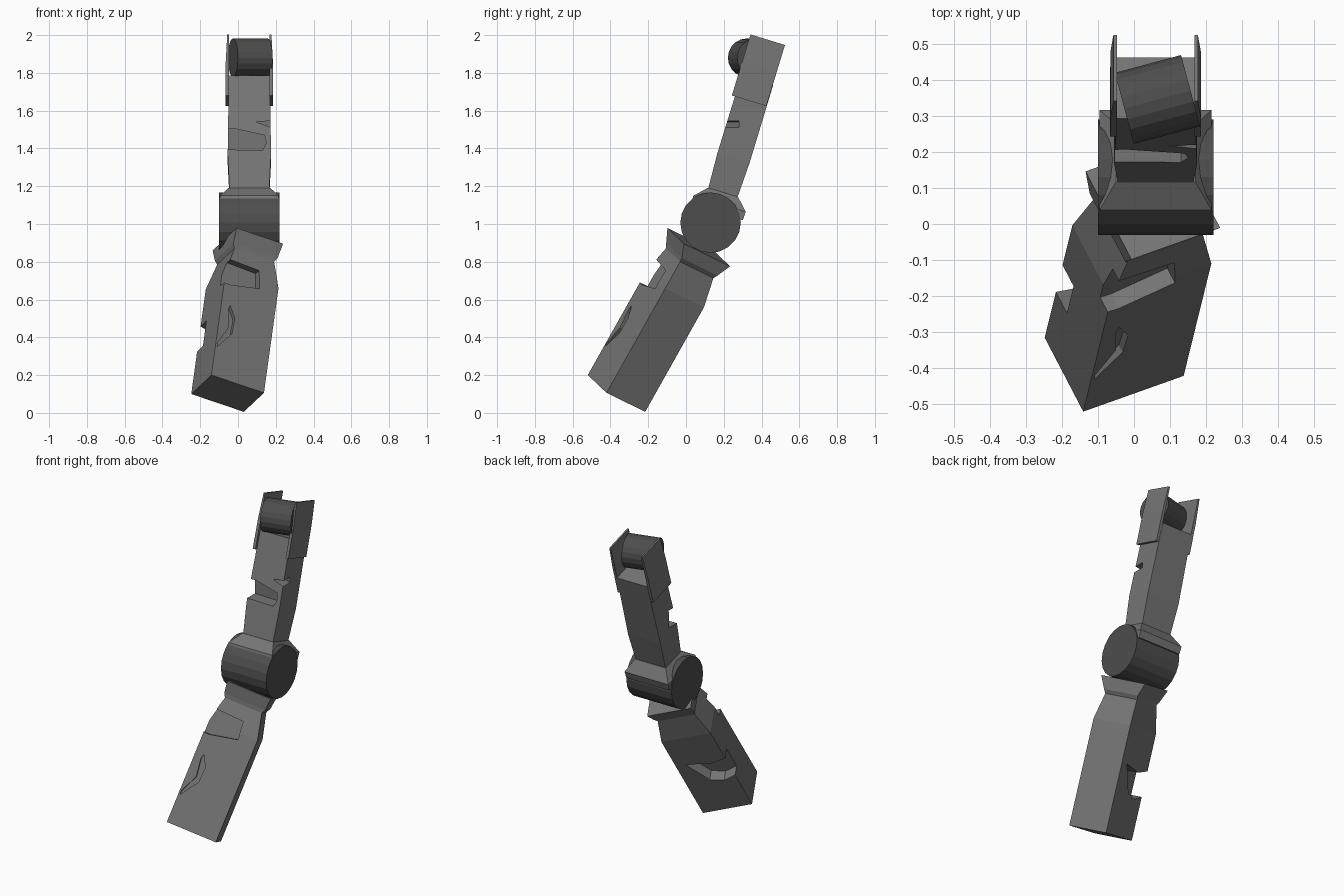
import bpy, bmesh
from math import radians
from mathutils import Vector, Matrix

cube = bpy.data.objects.get("Cube")
if cube:
    bpy.data.objects.remove(cube, do_unlink=True)


def material(name, value):
    m = bpy.data.materials.new(name)
    m.use_nodes = True
    color = (value, value, value, 1)
    m.diffuse_color = color
    m.node_tree.nodes["Principled BSDF"].inputs["Base Color"].default_value = color
    return m


ARMOR = material("armor grey", 0.18)
JOINT = material("joint dark grey", 0.075)


def frame(origin, u, w):
    """Matrix whose columns are the across, depth and length axes of a limb."""
    w = Vector(w).normalized()
    u = Vector(u)
    u = (u - w * u.dot(w)).normalized()
    v = w.cross(u)
    rot = Matrix((u, v, w)).transposed().to_4x4()
    return Matrix.Translation(origin) @ rot


def finish(name, bm, mat):
    bmesh.ops.recalc_face_normals(bm, faces=bm.faces)
    me = bpy.data.meshes.new(name)
    bm.to_mesh(me)
    bm.free()
    me.materials.append(mat)
    ob = bpy.data.objects.new(name, me)
    bpy.context.collection.objects.link(ob)
    return ob


def skin(name, loops, mat, fr):
    """Join closed point loops into a capped solid."""
    bm = bmesh.new()
    rings = [[bm.verts.new(fr @ Vector(p)) for p in loop] for loop in loops]
    n = len(rings[0])
    for a, b in zip(rings, rings[1:]):
        for i in range(n):
            j = (i + 1) % n
            bm.faces.new((a[i], a[j], b[j], b[i]))
    bm.faces.new(rings[0])
    bm.faces.new(rings[-1])
    return finish(name, bm, mat)


def box_loft(name, sections, fr, mat=ARMOR):
    """Sections are (length position, u min, u max, v min, v max)."""
    loops = [[(a, c, t), (b, c, t), (b, d, t), (a, d, t)] for t, a, b, c, d in sections]
    return skin(name, loops, mat, fr)


def centred(t, hu, hv):
    return (t, -hu, hu, -hv, hv)


def drum(name, radius, length, sides, centre, turn):
    bm = bmesh.new()
    rot = Matrix.Rotation(turn, 4, 'Z') @ Matrix.Rotation(radians(90), 4, 'Y')
    bmesh.ops.create_cone(bm, cap_ends=True, segments=sides, radius1=radius,
                          radius2=radius, depth=length,
                          matrix=Matrix.Translation(centre) @ rot)
    return finish(name, bm, JOINT)


def carve(target, outline, near, far, fr):
    """Cut a prism with a (u, length) outline, running from near to far in depth."""
    cutter = skin("cutter", [[(u, v, t) for u, t in outline] for v in (near, far)], ARMOR, fr)
    cutter.hide_render = True
    mod = target.modifiers.new("notch", 'BOOLEAN')
    mod.operation = 'DIFFERENCE'
    mod.solver = 'EXACT'
    mod.object = cutter
    bpy.context.view_layer.objects.active = target
    bpy.ops.object.modifier_apply(modifier=mod.name)
    bpy.data.objects.remove(cutter, do_unlink=True)


# Forearm: tilted box that tapers to the wrist-side collar
HU, HV = 0.155, 0.126
fore = frame((-0.055, -0.368, 0.103), (0.9, 0.32, -0.305), (0.12, 0.487, 0.866))
forearm = box_loft("forearm", [centred(0, HU, HV), centred(0.64, HU, HV),
                               centred(0.80, 0.116, 0.108)], fore)
box_loft("forearm_collar", [centred(0.795, 0.116, 0.108), centred(0.82, 0.13, 0.116),
                            centred(0.895, 0.137, 0.15)], fore)

# Forearm cutouts: corner recess, shallow crescent groove, rear scoop
corner = fore @ Matrix.Translation((-HU, -HV, 0))
carve(forearm, [(-0.05, 0.57), (0.035, 0.565), (0.203, 0.60), (0.19, 0.71), (-0.05, 0.72)],
      -0.05, 0.05, corner)
carve(forearm, [(0.052, 0.445), (0.088, 0.377), (0.084, 0.284), (0.01, 0.177),
                (0.01, 0.20), (0.059, 0.31), (0.044, 0.42)], -0.03, 0.025, corner)
carve(forearm, [(-0.03, 0.27), (0.08, 0.235), (0.16, 0.26), (0.25, 0.42),
                (0.1, 0.39), (-0.03, 0.42)], 0.18, 0.30, corner)

# Elbow
drum("elbow_drum", 0.16, 0.32, 20, (0.06, 0.13, 1.007), 0)

# Upper arm with its flared collar
upper = frame((0.06, 0.193, 1.158), (1, 0, 0), (0, 0.292, 0.956))
arm = box_loft("upper_arm", [centred(-0.02, 0.104, 0.08), centred(0.2, 0.115, 0.089),
                             centred(0.63, 0.108, 0.088)], upper)
box_loft("upper_arm_collar", [centred(-0.10, 0.152, 0.143), centred(-0.053, 0.155, 0.145),
                              centred(0.01, 0.11, 0.083)], upper)

# Upper arm notches, cut straight back from the front
level = frame((0, 0, 0), (1, 0, 0), (0, 0, 1))
carve(arm, [(-0.1, 1.50), (-0.02, 1.505), (0.14, 1.47), (0.15, 1.43), (0.13, 1.39),
            (-0.1, 1.395)], 0, 0.25, level)
carve(arm, [(0.095, 1.54), (0.22, 1.55), (0.22, 1.495)], 0, 0.28, level)

# Shoulder side plates
for side, label in ((1, "left"), (-1, "right")):
    box_loft(label + "_shoulder_plate",
             [(t, *sorted((side * 0.107, side * outer)), -0.105, 0.086)
              for t, outer in ((0.514, 0.126), (0.7, 0.125), (0.852, 0.117))], upper)

# Shoulder
drum("shoulder_drum", 0.102, 0.19, 20, (0.065, 0.345, 1.88), radians(15))
